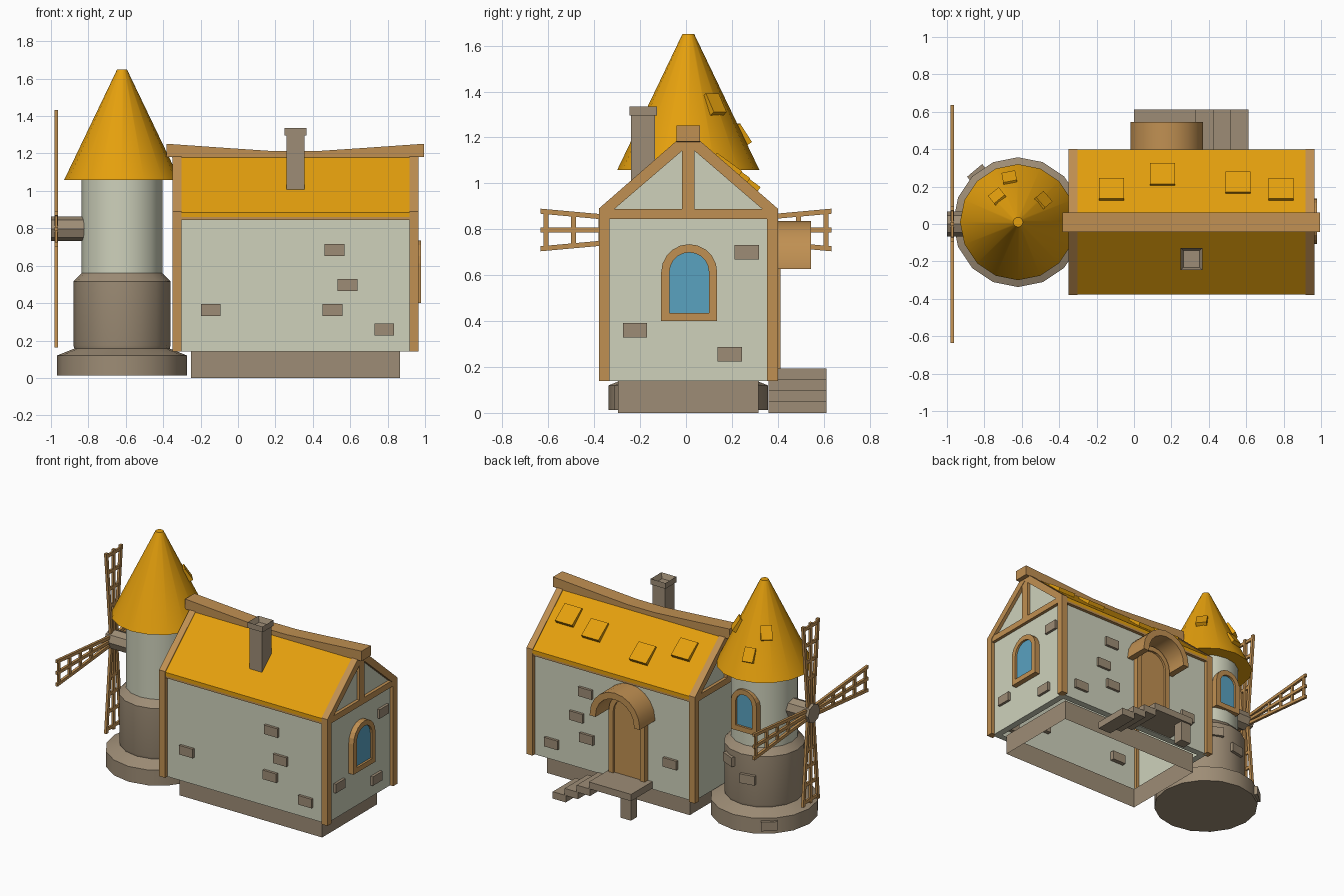
import bpy, bmesh, math
from mathutils import Matrix, Vector

if "Cube" in bpy.data.objects:
    bpy.data.objects.remove(bpy.data.objects["Cube"])

T = Matrix.Translation
def R(deg, axis): return Matrix.Rotation(math.radians(deg), 4, axis)

def material(name, rgb):
    m = bpy.data.materials.new(name)
    m.diffuse_color = (*rgb, 1)
    m.use_nodes = True
    m.node_tree.nodes["Principled BSDF"].inputs["Base Color"].default_value = m.diffuse_color
    return m

PLASTER = material("pale plaster", (0.62, 0.64, 0.50))
ROOF = material("orange roof", (0.78, 0.35, 0.004))
WOOD = material("brown wood", (0.53, 0.28, 0.085))
STONE = material("grey brown stone", (0.34, 0.265, 0.18))
GLASS = material("blue glass", (0.10, 0.36, 0.53))

def finish(name, bm, mat, M=Matrix(), smooth=False):
    bmesh.ops.recalc_face_normals(bm, faces=bm.faces)
    bm.transform(M)
    me = bpy.data.meshes.new(name)
    bm.to_mesh(me)
    bm.free()
    me.materials.append(mat)
    ob = bpy.data.objects.new(name, me)
    bpy.context.collection.objects.link(ob)
    if smooth:
        bpy.ops.object.select_all(action='DESELECT')
        ob.select_set(True)
        bpy.context.view_layer.objects.active = ob
        bpy.ops.object.shade_smooth_by_angle(angle=math.radians(35))
    return ob

def prism_bm(polys, d0, d1):
    """Extrude (x, z) outlines along local y from d0 to d1."""
    bm = bmesh.new()
    for pts in polys:
        a = [bm.verts.new((x, d0, z)) for x, z in pts]
        b = [bm.verts.new((x, d1, z)) for x, z in pts]
        bm.faces.new(a)
        bm.faces.new(b)
        for i in range(len(pts)):
            j = (i + 1) % len(pts)
            bm.faces.new((a[i], a[j], b[j], b[i]))
    return bm

def prism(name, polys, d0, d1, mat, M=Matrix(), smooth=False):
    return finish(name, prism_bm(polys, d0, d1), mat, M, smooth)

def rect(x0, x1, z0, z1): return [(x0, z0), (x1, z0), (x1, z1), (x0, z1)]

def box(name, x0, x1, y0, y1, z0, z1, mat, M=Matrix()):
    return prism(name, [rect(x0, x1, z0, z1)], y0, y1, mat, M)

def lathe(name, rings, mat, M, n=16, smooth=True):
    bm = bmesh.new()
    loops = [[bm.verts.new((r * math.cos(k * math.tau / n), r * math.sin(k * math.tau / n), z))
              for k in range(n)] for r, z in rings]
    for a, b in zip(loops, loops[1:]):
        for i in range(n):
            j = (i + 1) % n
            bm.faces.new((a[i], a[j], b[j], b[i]))
    bm.faces.new(loops[0])
    bm.faces.new(loops[-1])
    return finish(name, bm, mat, M, smooth)

def arch(w, z0, zc, n=10):
    return ([(-w, z0)] + [(-w * math.cos(math.pi * k / n), zc + w * math.sin(math.pi * k / n))
                          for k in range(n + 1)] + [(w, z0)])

def arch_band(w, t, z0, zc): return arch(w, z0, zc) + arch(w - t, z0, zc)[::-1]

def window(name, M, w, zc):
    t = 0.036
    prism(name + "_frame", [arch_band(w, t, t, zc), rect(-w, w, 0, t)], -0.01, 0.05, WOOD, M)
    prism(name + "_glass", [arch(w - t, t, zc)], 0.005, 0.05, GLASS, M)

# house frame: local x runs along world y, local y along world -x
CY = 0.01
ALONG = T((0, CY, 0)) @ R(90, 'Z')

# house walls, open underneath behind a narrow ledge
bm = prism_bm([[(-.365, .14), (.365, .14), (.365, .857), (0, 1.175), (-.365, .857)]], -.94, .325)
bmesh.ops.recalc_face_normals(bm, faces=bm.faces)
floor = [f for f in bm.faces if f.normal.z < -0.9]
bmesh.ops.inset_region(bm, faces=floor, thickness=0.066)
bmesh.ops.delete(bm, geom=floor, context='FACES')
finish("house_walls", bm, PLASTER, ALONG)

# stone footing, open ring
bm = prism_bm([rect(-.25, .865, 0, .142)], -.297, .315)
bmesh.ops.recalc_face_normals(bm, faces=bm.faces)
bmesh.ops.delete(bm, geom=[f for f in bm.faces if abs(f.normal.z) > 0.9], context='FACES')
finish("house_footing", bm, STONE)

# roof slab
prism("house_roof", [[(-.388, .86), (-.388, .885), (-.045, 1.185), (.045, 1.185),
                      (.388, .885), (.388, .86), (0, 1.15)]], -.925, .31, ROOF, ALONG)

# timber frame: corner posts, plates, ties, rafters, king posts
for side, x0 in (("left", -.35), ("right", .918)):
    d = (-x0 - .047, -x0)
    prism(side + "_gable_frame", [[(-.39, .83), (-.39, .89), (0, 1.23), (.39, .89), (.39, .83), (0, 1.165)]],
          *d, WOOD, ALONG)
    e = (-x0 - .044, -x0 - .003)
    prism(side + "_tie_and_king_post", [rect(-.386, .386, .845, .888), rect(-.028, .028, .88, 1.19)],
          *e, WOOD, ALONG)
    prism(side + "_corner_posts", [rect(-.39, -.343, .14, .89), rect(.343, .39, .14, .89)], *d, WOOD, ALONG)
for side, s in (("front", -1), ("back", 1)):
    prism(side + "_wall_plate", [rect(min(s * .34, s * .387), max(s * .34, s * .387), .845, .883)],
          -.93, .32, WOOD, ALONG)

# sagging ridge beam
top = [(-.383, 1.252), (-.04, 1.228), (.2, 1.212), (.41, 1.212), (.65, 1.228), (.995, 1.252)]
prism("ridge_beam", [top + [(x, z - .07) for x, z in reversed(top)]], CY - .052, CY + .052, WOOD)

# chimney with a hollow cap
CH = T((.307, -.187, 0))
box("chimney_shaft", -.048, .048, -.052, .052, .95, 1.297, STONE, CH)
bm = prism_bm([rect(-.058, .058, 1.295, 1.335)], -.06, .06)
bmesh.ops.recalc_face_normals(bm, faces=bm.faces)
cap = [f for f in bm.faces if f.normal.z > .9]
bmesh.ops.inset_region(bm, faces=cap, thickness=.022)
bmesh.ops.translate(bm, verts=cap[0].verts, vec=(0, 0, -.035))
finish("chimney_cap", bm, STONE, CH)

# loose stones in the walls
def brick(name, M): box(name, -.053, .053, -.018, .03, -.032, .032, STONE, M)
for i, (x, z) in enumerate([(.516, .684), (.586, .498), (.506, .363), (-.146, .363), (.782, .258)]):
    brick(f"front_stone_{i}", T((x, CY - .365, z)))
    brick(f"back_stone_{i}", T((x, CY + .365, z)) @ R(180, 'Z'))
for i, (y, z) in enumerate([(.265, .70), (-.222, .36), (.19, .255)]):
    brick(f"right_stone_{i}", T((.94, y, z)) @ R(90, 'Z'))

# raised roof tiles on the back slope
for i, (x, y) in enumerate([(-.12, .235), (.152, .315), (.555, .27), (.785, .235)]):
    yc = y - .052
    box(f"roof_tile_{i}", -.067, .067, -.068, .068, -.015, .012, ROOF,
        T((x, yc, 1.23 - .87 * (yc - CY) + .004)) @ R(-36, 'X'))

# house windows and door
window("house_window", T((.968, .014, .40)) @ R(90, 'Z'), .122, .213)
DOOR = T((.175, .40, 0)) @ R(180, 'Z')
prism("door_frame", [arch_band(.14, .035, .19, .63)], -.012, .04, WOOD, DOOR)
prism("door", [arch(.106, .19, .63)], .003, .04, WOOD, DOOR)
prism("door_hood", [arch_band(.195, .045, .627, .64)], -.145, .03, WOOD, DOOR, True)

# landing, steps and leg
box("landing", 0, .33, .36, .612, .145, .193, STONE)
for i in range(3):
    box(f"step_{i}", .32 + .095 * i, .425 + .0935 * i, .36, .612, .096 - .048 * i, .145 - .048 * i, STONE)
box("landing_leg", .01, .09, .53, .60, 0, .15, STONE)

# tower
TW = T((-.62, CY, 0))
lathe("tower_base", [(.347, .012), (.347, .12), (.255, .157), (.26, .175), (.26, .515), (.217, .56)], STONE, TW)
lathe("tower_wall", [(.217, .555), (.217, 1.07)], PLASTER, TW)
lathe("tower_roof", [(.31, 1.058), (.026, 1.65)], ROOF, TW)
window("tower_window", T((-.62, CY + .222, .655)) @ R(180, 'Z'), .10, .20)
for i, (a, r, z) in enumerate([(101, .258, .35), (65, .258, .44), (130, .343, .07)]):
    brick(f"tower_stone_{i}", TW @ R(a + 90, 'Z') @ T((0, -r, z)))
for i, (a, r) in enumerate([(101, .235), (129, .17), (41, .172)]):
    z = 1.058 + (.31 - r) * 2.08
    box(f"tower_tile_{i}", -.037, .037, -.048, .048, -.015, .012, ROOF,
        TW @ R(a - 90, 'Z') @ T((0, r + .004, z)) @ R(-57, 'X'))

# windmill hub and four sails
lathe("sail_hub", [(.066, -.18), (.066, 0)], STONE, T((-.82, 0, .797)) @ R(90, 'Y') , 8, False)
def bar(s): return [(.04, s * .028 - .011), (.635, s * .082 - .011), (.635, s * .082 + .011), (.04, s * .028 + .011)]
def rung(r):
    w = .025 + r * .09
    return rect(r - .011, r + .011, -w, w)
for k in range(4):
    M = T((-.972, 0, .797)) @ R(90 * k, 'X') @ R(90, 'Z')
    prism(f"sail_bars_{k}", [bar(s) for s in (-1, 0, 1)], -.009, .009, WOOD, M)
    prism(f"sail_rungs_{k}", [rung(r) for r in (.25, .37, .49, .61)], -.007, .007, WOOD, M)
